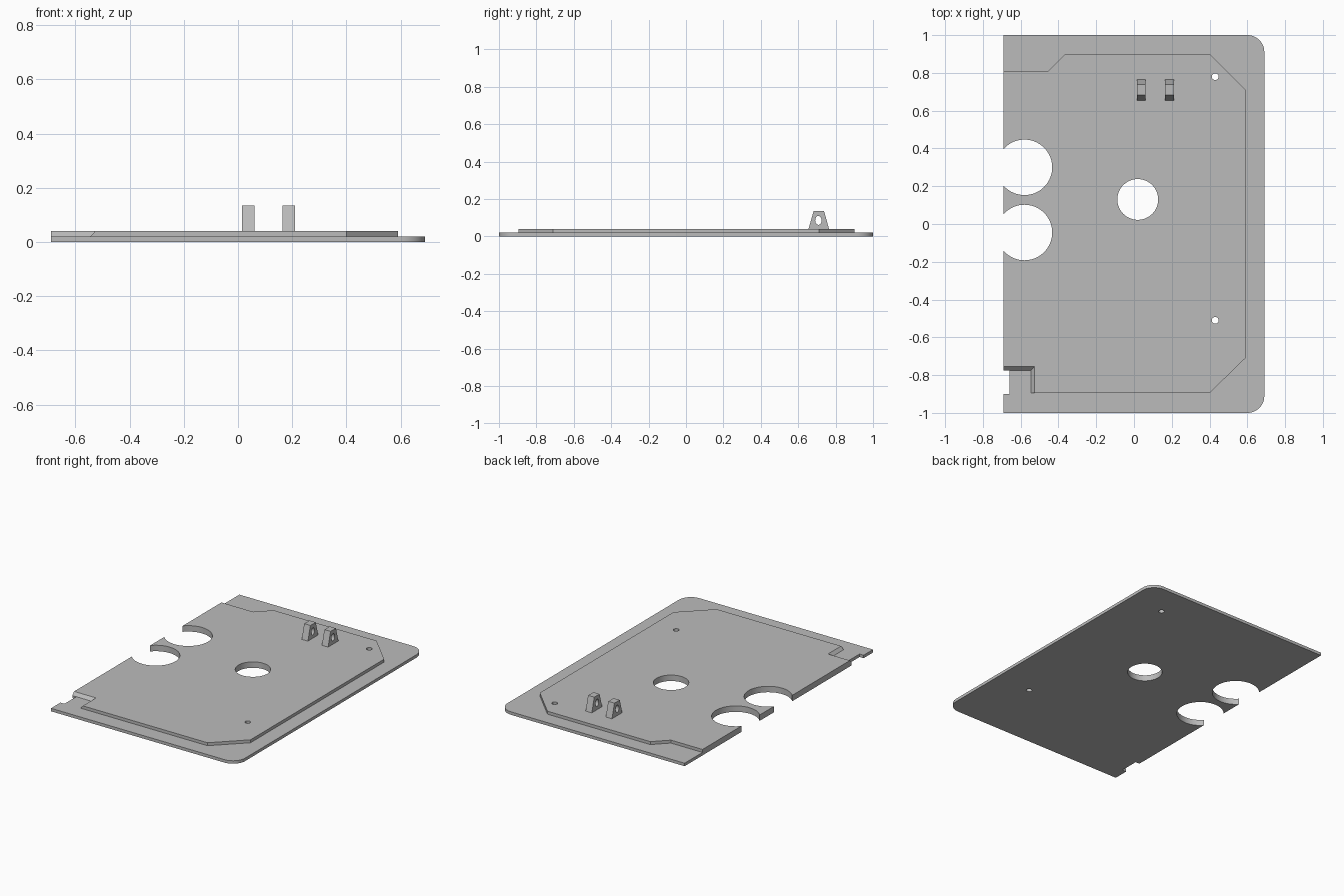
import bpy, bmesh, math
from mathutils import Matrix

cube = bpy.data.objects.get("Cube")
if cube:
    bpy.data.objects.remove(cube)

grey = bpy.data.materials.new("light_grey")
grey.use_nodes = True
colour = (0.5, 0.5, 0.5, 1)
grey.diffuse_color = colour
grey.node_tree.nodes["Principled BSDF"].inputs["Base Color"].default_value = colour


def add_object(name, bm):
    bmesh.ops.recalc_face_normals(bm, faces=bm.faces)
    mesh = bpy.data.meshes.new(name)
    bm.to_mesh(mesh)
    bm.free()
    mesh.materials.append(grey)
    obj = bpy.data.objects.new(name, mesh)
    bpy.context.collection.objects.link(obj)
    return obj


def loft(name, lower, upper):
    """Solid between two matching outlines of 3D points."""
    bm = bmesh.new()
    a = [bm.verts.new(p) for p in lower]
    b = [bm.verts.new(p) for p in upper]
    bm.faces.new(a)
    bm.faces.new(b)
    for i in range(len(a)):
        j = (i + 1) % len(a)
        bm.faces.new((a[i], a[j], b[j], b[i]))
    return add_object(name, bm)


def flat(points, z):
    return [(x, y, z) for x, y in points]


def cylinder(name, matrix, depth):
    bm = bmesh.new()
    bmesh.ops.create_cone(bm, cap_ends=True, segments=64, radius1=1, radius2=1,
                          depth=depth, matrix=matrix)
    return add_object(name, bm)


def combine(target, tool, operation):
    """Apply a boolean and discard the helper object."""
    mod = target.modifiers.new("boolean", "BOOLEAN")
    mod.operation, mod.solver, mod.object = operation, "EXACT", tool
    bpy.context.view_layer.objects.active = target
    bpy.ops.object.modifier_apply(modifier=mod.name)
    bpy.data.objects.remove(tool)


def smooth(obj):
    bpy.ops.object.select_all(action="DESELECT")
    obj.select_set(True)
    bpy.context.view_layer.objects.active = obj
    bpy.ops.object.shade_smooth_by_angle(angle=math.radians(30))


# Base plate: rounded right corners, small slot in the left edge
W, T, R = 0.69, 0.02, 0.09
outline = [(-W, 1), (-W, -0.77), (-0.66, -0.77), (-0.66, -0.9), (-W, -0.9), (-W, -1)]
for side, start in ((-1, -90), (1, 0)):
    for i in range(13):
        t = math.radians(start + i * 7.5)
        outline.append((W - R + R * math.cos(t), side * (1 - R) + R * math.sin(t)))
plate = loft("base_plate", flat(outline, 0), flat(outline, T))

# Raised panel with clipped corners and a bevelled notch
panel = [(-W, 0.81), (-0.455, 0.81), (-0.365, 0.9), (0.4, 0.9), (0.59, 0.71),
         (0.59, -0.71), (0.4, -0.895)]
low = panel + [(-0.545, -0.895), (-0.545, -0.775), (-W, -0.775)]
high = panel + [(-0.527, -0.895), (-0.527, -0.755), (-W, -0.755)]
raised = loft("raised_panel", flat(low, T), flat(high, 2 * T))
combine(plate, raised, "UNION")

# Through holes: edge cutouts, centre hole, screw holes
for x, y, r in ((-0.58, 0.3, 0.147), (-0.58, -0.045, 0.147), (0.02, 0.13, 0.108),
                (0.43, 0.78, 0.018), (0.43, -0.51, 0.018)):
    shape = Matrix.Translation((x, y, 0)) @ Matrix.Diagonal((r, r, 1, 1))
    combine(plate, cylinder("hole_cutter", shape, 0.5), "DIFFERENCE")
smooth(plate)

# Pair of tapered lugs with oval eyes
side_profile = [(0.655, 2 * T), (0.765, 2 * T), (0.738, 0.135), (0.682, 0.135)]
for name, x in (("inner_lug", 0.015), ("outer_lug", 0.165)):
    lug = loft(name, [(x, y, z) for y, z in side_profile],
               [(x + 0.046, y, z) for y, z in side_profile])
    shape = (Matrix.Translation((x, 0.708, 0.086)) @ Matrix.Diagonal((1, 0.017, 0.024, 1))
             @ Matrix.Rotation(math.pi / 2, 4, "Y"))
    combine(lug, cylinder("eye_cutter", shape, 0.2), "DIFFERENCE")
    smooth(lug)
